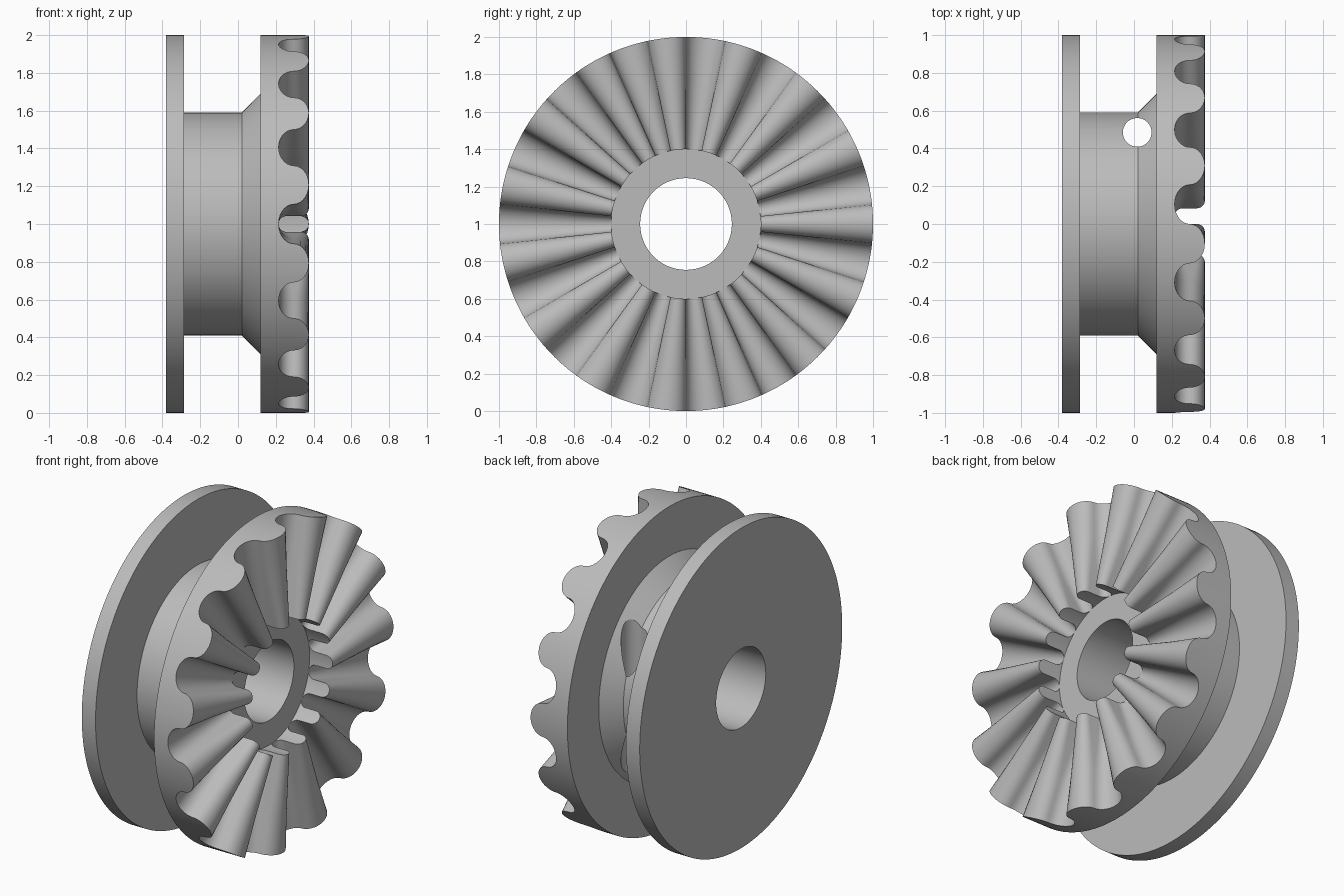
import bpy
import bmesh
from math import sin, cos, pi, radians

if "Cube" in bpy.data.objects:
    bpy.data.objects.remove(bpy.data.objects["Cube"], do_unlink=True)

TEETH, STEPS = 15, 14
HALF = pi / TEETH            # angle of one tooth or one groove
FLOOR, CREST = 0.215, 0.375  # groove floor and tooth crest along the axis
BORE, RECESS = 0.245, 0.4

# One gray material
gray = bpy.data.materials.new("plain gray")
gray.use_nodes = True
color = (0.5, 0.5, 0.5, 1)
gray.diffuse_color = color
gray.node_tree.nodes["Principled BSDF"].inputs["Base Color"].default_value = color


def wave_columns():
    """Angles around the axle with (is_tooth, arc height 0..1) for each."""
    cols = []
    for k in range(2 * TEETH):
        for i in range(STEPS + 1):
            t = pi * i / STEPS
            cols.append((HALF * (k - 0.5 * cos(t)), k % 2 == 1, sin(t)))
    return cols


def wave_x(radius, tooth, height):
    """Rounded crests and grooves, with straight walls near the middle."""
    cap = (CREST - FLOOR) / 2 * min(1, radius / 0.76)
    rise = cap * (1 - height)
    return CREST - rise if tooth else FLOOR + rise


# Turned profile (radius, x); None marks rings that follow the tooth wave
profile = [
    (BORE, -0.38), (1, -0.38), (1, -0.285),          # flange
    (0.59, -0.285), (0.59, 0.02), (0.69, 0.12),      # hub and cone
    (1, 0.12), (1, None), (0.76, None), (RECESS, None),  # toothed disc
    (RECESS, FLOOR), (BORE, FLOOR),                  # recess and bore
]

bm = bmesh.new()
columns = []
for angle, tooth, height in wave_columns():
    column = []
    for r, x in profile:
        if x is None:
            x = wave_x(r, tooth, height)
        column.append(bm.verts.new((x, -r * cos(angle), 1 + r * sin(angle))))
    columns.append(column)
for a, b in zip(columns, columns[1:] + columns[:1]):
    for j in range(len(profile)):
        n = (j + 1) % len(profile)
        bm.faces.new((a[j], a[n], b[n], b[j]))
bmesh.ops.remove_doubles(bm, verts=bm.verts, dist=0.00002)
bmesh.ops.recalc_face_normals(bm, faces=bm.faces)
mesh = bpy.data.meshes.new("toothed_spool")
bm.to_mesh(mesh)
bm.free()
mesh.materials.append(gray)
spool = bpy.data.objects.new("toothed_spool", mesh)
bpy.context.collection.objects.link(spool)

# Cross hole drilled through the hub
bpy.ops.mesh.primitive_cylinder_add(vertices=48, radius=0.076, depth=3,
                                    location=(0.017, 0.485, 1))
cutter = bpy.context.object
cutter.name = "hole_cutter"
cutter.data.materials.append(gray)
cutter.hide_render = True
cut = spool.modifiers.new("cross_hole", "BOOLEAN")
cut.operation = "DIFFERENCE"
cut.solver = "EXACT"
cut.object = cutter

bpy.ops.object.select_all(action="DESELECT")
spool.select_set(True)
bpy.context.view_layer.objects.active = spool
bpy.ops.object.modifier_apply(modifier=cut.name)
bpy.data.objects.remove(cutter, do_unlink=True)
bpy.ops.object.shade_smooth_by_angle(angle=radians(30))
